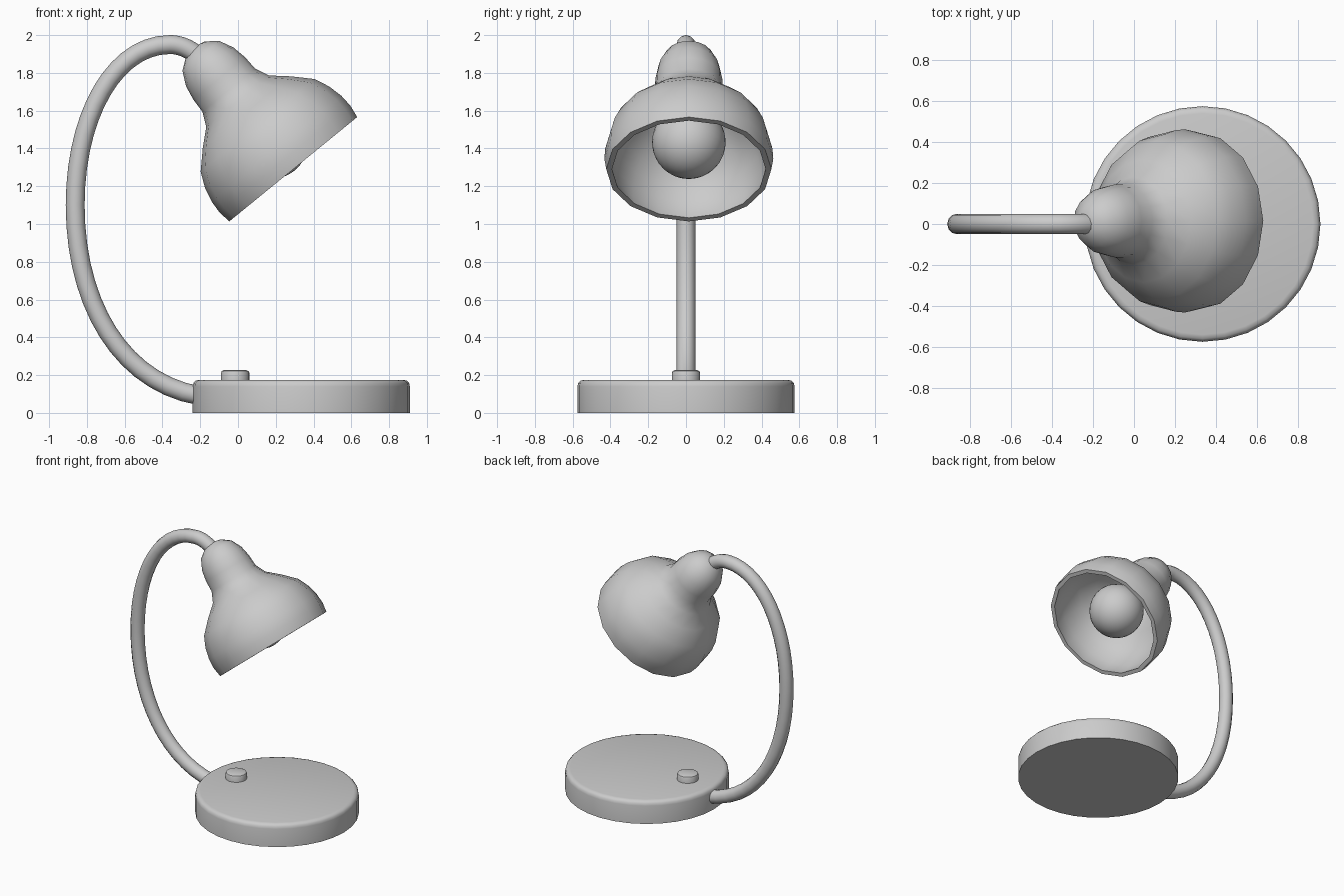
import bpy, bmesh, math
from mathutils import Matrix, Vector

if "Cube" in bpy.data.objects:
    bpy.data.objects.remove(bpy.data.objects["Cube"])


def lathe(name, profile, segs, matrix=Matrix()):
    """Spin (radius, height) points round local z; radius 0 makes a pole."""
    bm = bmesh.new()
    rings = []
    for r, z in profile:
        if r == 0:
            rings.append([bm.verts.new((0, 0, z))] * segs)
        else:
            rings.append([bm.verts.new((r * math.cos(2 * math.pi * j / segs),
                                        r * math.sin(2 * math.pi * j / segs), z))
                          for j in range(segs)])
    for a, b in zip(rings, rings[1:]):
        for j in range(segs):
            k = (j + 1) % segs
            quad = [a[j], a[k], b[k], b[j]]
            bm.faces.new(list(dict.fromkeys(quad)))
    me = bpy.data.meshes.new(name)
    bm.to_mesh(me)
    bm.free()
    ob = bpy.data.objects.new(name, me)
    ob.matrix_world = matrix
    bpy.context.collection.objects.link(ob)
    return ob


# Round base with softened top edge
lathe("base", [(0, 0), (.575, 0), (.575, .14), (.571, .158), (.56, .17),
               (.54, .175), (0, .175)], 32, Matrix.Translation((.335, 0, 0)))

# Switch button
lathe("switch_button", [(0, .16), (.075, .16), (.075, .212), (.071, .221),
                        (.06, .226), (0, .226)], 24, Matrix.Translation((-.015, 0, 0)))

# Curved arm: point, left handle, right handle in the xz plane
arm_points = [((-.2, .09), (0, .07), (-.62, .16)),
              ((-.862, 1.1), (-.862, .58), (-.862, 1.58)),
              ((-.36, 1.95), (-.65, 1.95), (-.29, 1.95)),
              ((-.17, 1.845), (-.22, 1.91), (-.12, 1.78))]
curve = bpy.data.curves.new("arm", "CURVE")
curve.dimensions = "3D"
curve.bevel_depth = .05
curve.bevel_resolution = 4
curve.resolution_u = 14
curve.use_fill_caps = True
spline = curve.splines.new("BEZIER")
spline.bezier_points.add(len(arm_points) - 1)
for bp, (co, left, right) in zip(spline.bezier_points, arm_points):
    bp.handle_left_type = bp.handle_right_type = "FREE"
    bp.co = (co[0], 0, co[1])
    bp.handle_left = (left[0], 0, left[1])
    bp.handle_right = (right[0], 0, right[1])
arm = bpy.data.objects.new("arm", curve)
bpy.context.collection.objects.link(arm)
bpy.context.view_layer.objects.active = arm
arm.select_set(True)
bpy.ops.object.convert(target="MESH")

# Tilted bell shade with an inner wall
head = Matrix.Translation((.2925, .015, 1.29)) @ Matrix.Rotation(math.radians(-39.2), 4, "Y")
outer = [(.437, 0), (.447, .07), (.443, .14), (.424, .22), (.388, .30), (.30, .39),
         (.215, .465), (.18, .54), (.177, .62), (.162, .70), (.125, .775),
         (.065, .82), (0, .835)]
inner = [(max(r - .03, 0), t - .02 if t else 0) for r, t in outer]
lathe("shade", inner[::-1] + outer, 16, head)

# Light bulb: globe running up into a narrow neck
R, mid = .195, .185
globe = [(0, mid - R)]
for i in range(1, 15):
    a = math.pi * i / 17
    globe.append((R * math.sin(a), mid - R * math.cos(a)))
lathe("bulb", globe + [(.08, .40), (.08, .58), (0, .58)], 32, head)

# Smooth shading with crisp edges kept
bpy.ops.object.select_all(action="SELECT")
bpy.ops.object.shade_smooth_by_angle(angle=math.radians(40))
